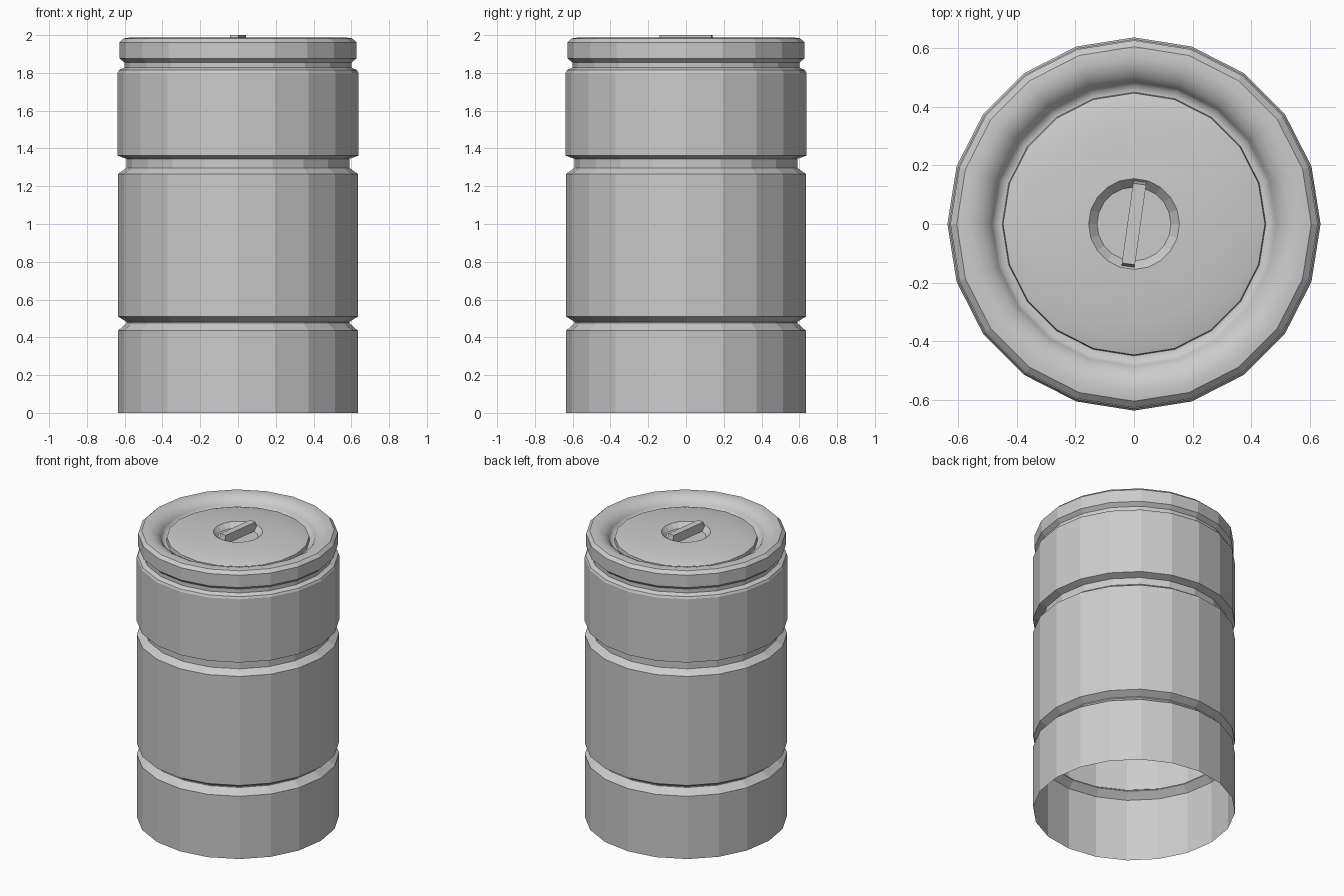
import bpy, bmesh, math

if "Cube" in bpy.data.objects:
    bpy.data.objects.remove(bpy.data.objects["Cube"])

SIDES = 20


def lathe(name, profile, smooth_from=None):
    """Spin (radius, z) points; rows from index smooth_from on are smooth shaded."""
    bm = bmesh.new()
    rings = []
    for r, z in profile:
        if r == 0:
            rings.append([bm.verts.new((0, 0, z))] * SIDES)
        else:
            rings.append([bm.verts.new((r * math.cos(2 * math.pi * i / SIDES),
                                        r * math.sin(2 * math.pi * i / SIDES), z))
                          for i in range(SIDES)])
    for k in range(len(rings) - 1):
        a, b = rings[k], rings[k + 1]
        for i in range(SIDES):
            j = (i + 1) % SIDES
            quad = list(dict.fromkeys((a[i], a[j], b[j], b[i])))
            face = bm.faces.new(quad)
            face.smooth = smooth_from is not None and k >= smooth_from
    return finish(name, bm)


def finish(name, bm):
    mesh = bpy.data.meshes.new(name)
    bm.to_mesh(mesh)
    bm.free()
    obj = bpy.data.objects.new(name, mesh)
    bpy.context.collection.objects.link(obj)
    return obj


# Open-bottomed barrel wall with pressed grooves
lathe("barrel_body", [
    (.635, 0), (.635, .435), (.59, .475), (.59, .482), (.635, .51),
    (.635, 1.265), (.59, 1.297), (.59, 1.345), (.637, 1.362),
    (.637, 1.80), (.63, 1.815), (.602, 1.828), (.602, 1.86)])

# Rolled rim, smooth on top
lathe("barrel_rim", [
    (.602, 1.855), (.627, 1.877), (.627, 1.962), (.605, 1.983),
    (.57, 1.987), (.535, 1.978), (.505, 1.96), (.485, 1.935),
    (.475, 1.91), (.45, 1.91)], smooth_from=3)

# Domed lid with a round recess in the middle
lathe("lid", [
    (.45, 1.91), (.447, 1.938), (.42, 1.946), (.33, 1.958),
    (.24, 1.967), (.155, 1.972)], smooth_from=1)
lathe("lid_recess", [(.155, 1.972), (.126, 1.94), (0, 1.94)])

# Handle bar across the recess, with sloping ends
bm = bmesh.new()
bmesh.ops.create_cube(bm, size=1)
for v in bm.verts:
    top = v.co.z > 0
    v.co.x *= .045
    v.co.y *= .275 if top else .305
    v.co.z = 2.0 if top else 1.94
handle = finish("handle_bar", bm)
handle.rotation_euler.z = math.radians(-8)
